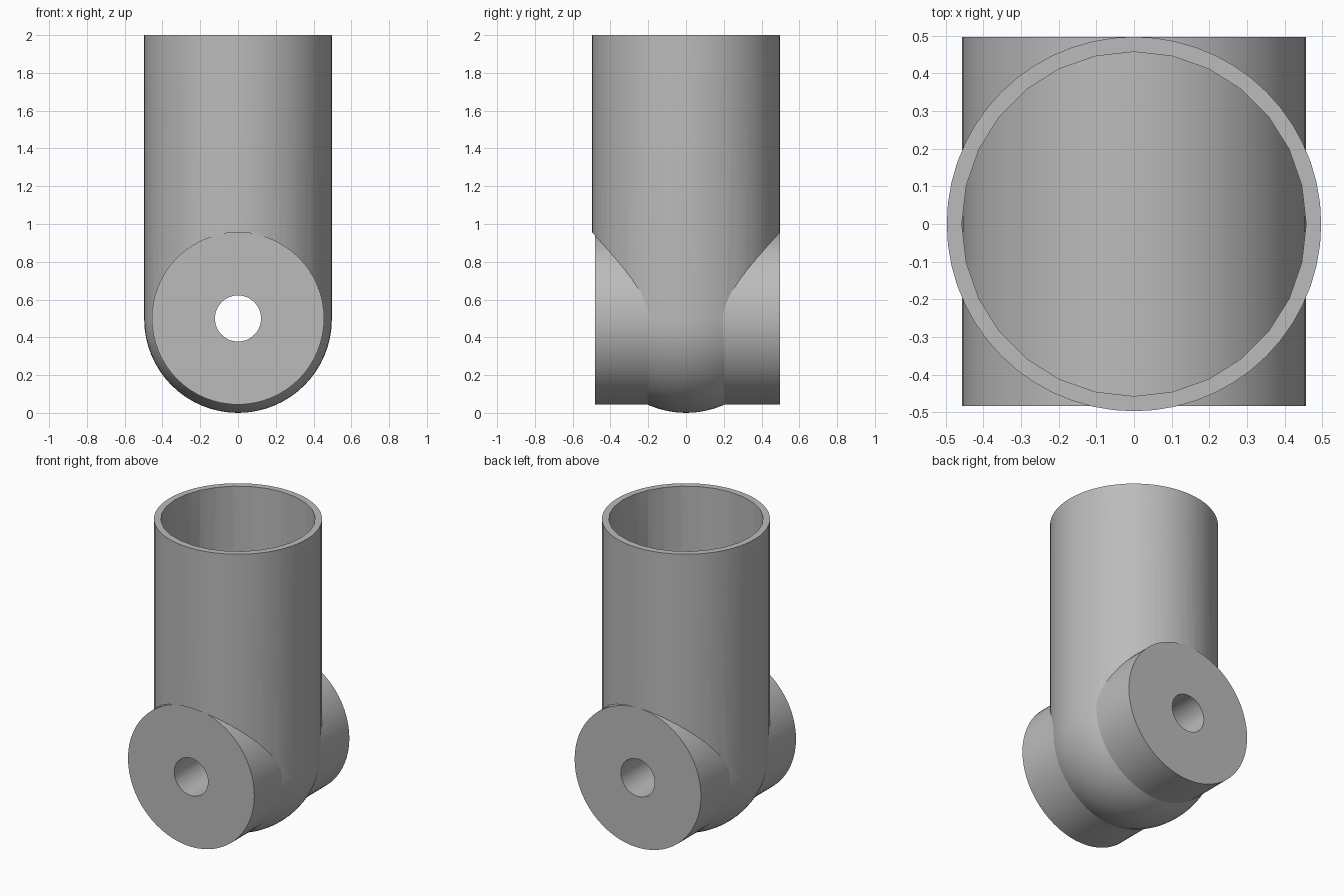
import bpy
import bmesh
import math
from mathutils import Matrix

# Remove the default cube
cube = bpy.data.objects.get("Cube")
if cube:
    bpy.data.objects.remove(cube, do_unlink=True)

R, R_IN, R_CROSS, R_BORE = 0.497, 0.457, 0.456, 0.122
AXIS_Z = 0.5
FRONT, BACK = -0.483, 0.497

grey = bpy.data.materials.new("plain grey")
grey.use_nodes = True
colour = (0.5, 0.5, 0.5, 1)
grey.diffuse_color = colour
grey.node_tree.nodes["Principled BSDF"].inputs["Base Color"].default_value = colour


def add_object(name, bm):
    bmesh.ops.recalc_face_normals(bm, faces=bm.faces)
    mesh = bpy.data.meshes.new(name)
    bm.to_mesh(mesh)
    bm.free()
    mesh.materials.append(grey)
    ob = bpy.data.objects.new(name, mesh)
    bpy.context.collection.objects.link(ob)
    return ob


def cylinder(name, radius, start, end, sides, along_y=False):
    """Capped cylinder on the z axis, or on the cross axis parallel to y."""
    bm = bmesh.new()
    place = Matrix.Translation((0, 0, (start + end) / 2))
    if along_y:
        place = (Matrix.Translation((0, (start + end) / 2, AXIS_Z))
                 @ Matrix.Rotation(math.pi / 2, 4, "X"))
    bmesh.ops.create_cone(bm, cap_ends=True, segments=sides, radius1=radius,
                          radius2=radius, depth=end - start, matrix=place)
    return add_object(name, bm)


def revolve(name, profile, sides):
    """Spin (radius, z) points that start and end on the z axis."""
    bm = bmesh.new()
    verts = [bm.verts.new((r, 0, z)) for r, z in profile]
    edges = [bm.edges.new(pair) for pair in zip(verts, verts[1:])]
    bmesh.ops.spin(bm, geom=verts + edges, cent=(0, 0, 0), axis=(0, 0, 1),
                   angle=math.tau, steps=sides)
    bmesh.ops.remove_doubles(bm, verts=bm.verts, dist=1e-5)
    return add_object(name, bm)


def activate(ob):
    bpy.ops.object.select_all(action="DESELECT")
    ob.select_set(True)
    bpy.context.view_layer.objects.active = ob


def cut(ob, cutter):
    activate(ob)
    mod = ob.modifiers.new("cut", "BOOLEAN")
    mod.operation = "DIFFERENCE"
    mod.solver = "EXACT"
    mod.object = cutter
    bpy.ops.object.modifier_apply(modifier=mod.name)
    bpy.data.objects.remove(cutter, do_unlink=True)


# Upright tube with a rounded bottom, hollowed and cleared for the cross barrel
steps = 16
profile = [(0, 2), (R, 2)]
for i in range(steps + 1):
    a = math.pi / 2 * i / steps
    profile.append((0 if i == steps else R * math.cos(a), R - R * math.sin(a)))
tube = revolve("upright_tube", profile, 56)
cut(tube, cylinder("tube_cutter", R_IN, AXIS_Z, 2.5, 28))
cut(tube, cylinder("barrel_cutter", R_CROSS, -1, 1, 64, True))

# Cross barrel with a bore right through it
barrel = cylinder("cross_barrel", R_CROSS, FRONT, BACK, 64, True)
cut(barrel, cylinder("bore_cutter", R_BORE, -1, 1, 48, True))

for ob in (tube, barrel):
    activate(ob)
    bpy.ops.object.shade_smooth_by_angle(angle=math.radians(30))
